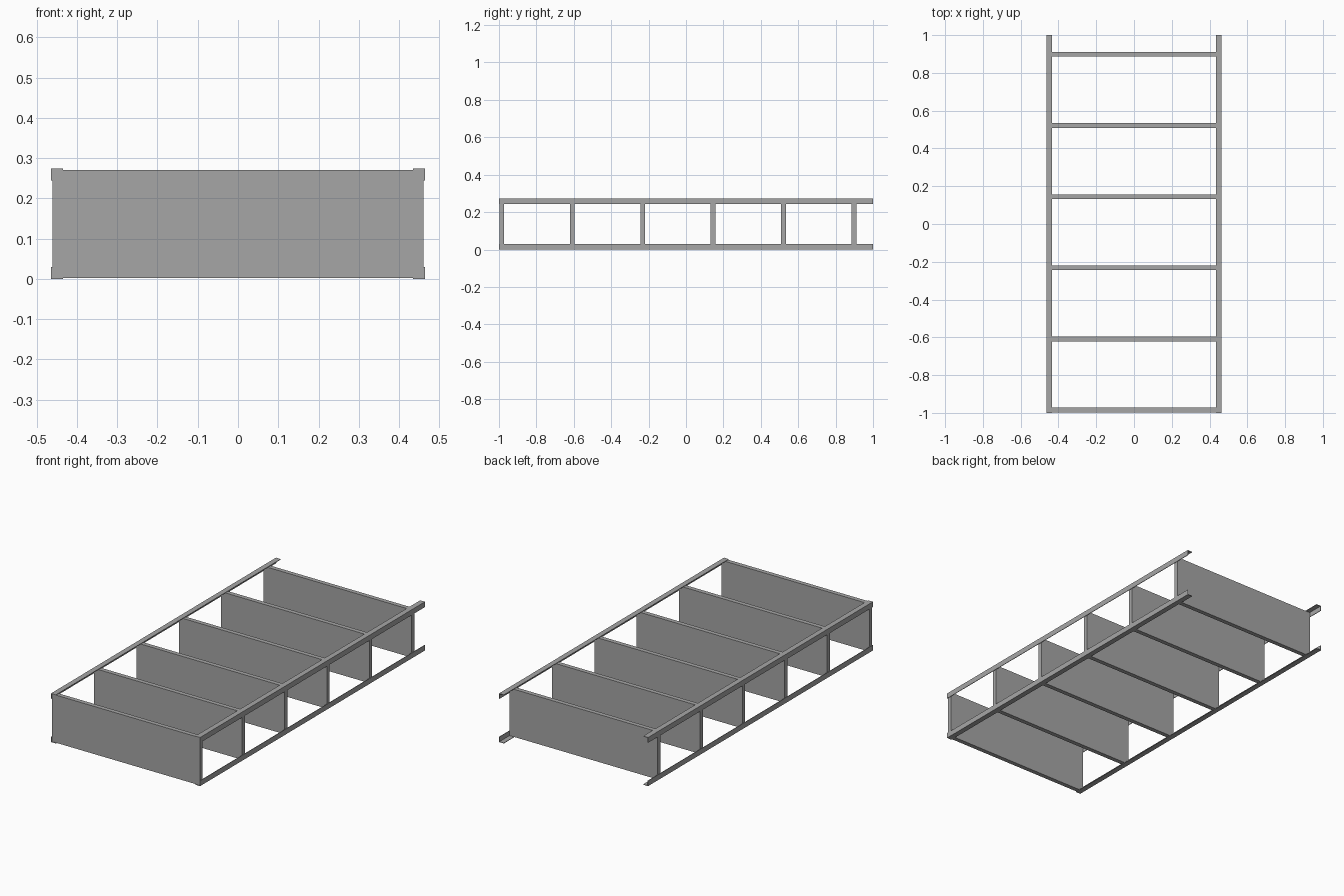
import bpy
import bmesh

cube = bpy.data.objects.get("Cube")
if cube:
    bpy.data.objects.remove(cube)

HALF_W, HEIGHT, HALF_L = 0.464, 0.274, 1.0
LEG, SHEET = 0.03, 0.003            # angle post leg width and sheet thickness
SHELF_T, FIRST, PITCH, COUNT = 0.025, -0.985, 0.3766, 6

steel = bpy.data.materials.new("grey_steel")
steel.use_nodes = True
colour = (0.38, 0.38, 0.38, 1)
steel.diffuse_color = colour
steel.node_tree.nodes["Principled BSDF"].inputs["Base Color"].default_value = colour


def add_object(name, bm):
    bmesh.ops.recalc_face_normals(bm, faces=bm.faces)
    mesh = bpy.data.meshes.new(name)
    bm.to_mesh(mesh)
    bm.free()
    mesh.materials.append(steel)
    obj = bpy.data.objects.new(name, mesh)
    bpy.context.collection.objects.link(obj)
    return obj


def extrude_profile(name, points, y0, y1):
    """Extrude an (x, z) outline along y."""
    bm = bmesh.new()
    face = bm.faces.new([bm.verts.new((x, y0, z)) for x, z in points])
    moved = bmesh.ops.extrude_face_region(bm, geom=[face])["geom"]
    verts = [v for v in moved if isinstance(v, bmesh.types.BMVert)]
    bmesh.ops.translate(bm, verts=verts, vec=(0, y1 - y0, 0))
    return add_object(name, bm)


# Four L-section corner posts, open towards the middle
angle = [(0, 0), (LEG, 0), (LEG, SHEET), (SHEET, SHEET), (SHEET, LEG), (0, LEG)]
for side, sx in (("left", 1), ("right", -1)):
    for level, top in (("lower", False), ("upper", True)):
        outline = [(sx * (HALF_W - a), HEIGHT - b if top else b) for a, b in angle]
        extrude_profile(f"{side}_{level}_post", outline, -HALF_L, HALF_L)

# Evenly spaced shelves, nested inside the posts
x = HALF_W - SHEET
shelf = [(-x, SHEET), (x, SHEET), (x, HEIGHT - SHEET), (-x, HEIGHT - SHEET)]
for i in range(COUNT):
    y = FIRST + i * PITCH
    extrude_profile(f"shelf_{i + 1}", shelf, max(y - SHELF_T / 2, -HALF_L), y + SHELF_T / 2)
